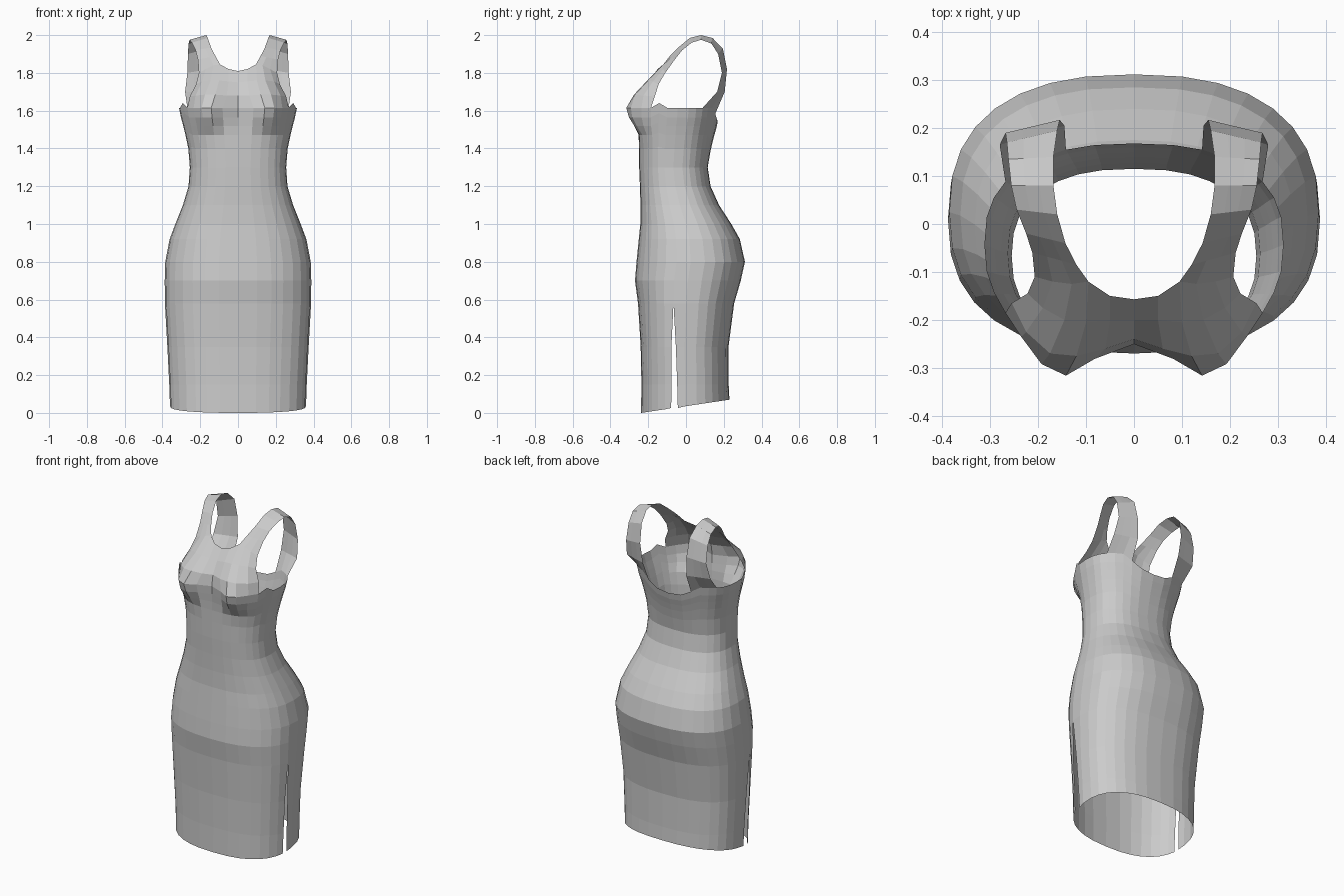
import bpy, bmesh, math
from mathutils import Vector

N = 16            # columns from front centre (0) to back centre (16)
SLIT = 7          # column carrying the side slit
SLIT_TOP = 0.58

# body profile: z, half width, front y, back y, bust push
ROWS = [
    (0.00, .360, -.238, .230, 0), (0.15, .364, -.236, .226, 0),
    (0.35, .374, -.240, .225, 0), (SLIT_TOP, .387, -.254, .255, 0),
    (0.70, .388, -.270, .290, 0), (0.80, .385, -.262, .312, 0),
    (0.92, .362, -.250, .285, 0), (1.00, .332, -.242, .240, 0),
    (1.10, .292, -.241, .175, 0), (1.20, .262, -.244, .130, 0),
    (1.30, .255, -.248, .115, 0), (1.40, .263, -.250, .128, 0),
    (1.47, .278, -.250, .140, .008), (1.52, .290, -.246, .150, .045),
    (1.565, .302, -.245, .160, .075), (1.615, .312, -.248, .168, .085),
]
# per-column stretch of the top rows: raised under the arm, scooped at the back
STRETCH = {6: 1.08, 13: 1.0, 14: .90, 15: .80, 16: .77}

# chest rows from centre line to armhole, ending on the front neckline
CHEST = [
    [(0, -.240, 1.68), (.06, -.260, 1.68), (.12, -.275, 1.685),
     (.175, -.270, 1.685), (.225, -.225, 1.68), (.255, -.165, 1.675)],
    [(0, -.200, 1.75), (.05, -.200, 1.755), (.10, -.205, 1.76),
     (.145, -.200, 1.76), (.19, -.175, 1.755), (.222, -.145, 1.74)],
    [(0, -.157, 1.81), (.05, -.150, 1.82), (.095, -.120, 1.845),
     (.13, -.125, 1.84), (.17, -.120, 1.82), (.207, -.110, 1.80)],
]
# shoulder strap: neck edge and arm edge, front to back
STRAP = [
    ((.120, -.085, 1.89), (.212, -.060, 1.87)),
    ((.143, -.040, 1.935), (.225, -.020, 1.92)),
    ((.160, .020, 1.985), (.245, .030, 1.96)),
    ((.168, .080, 2.00), (.256, .080, 1.975)),
    ((.168, .140, 1.985), (.262, .135, 1.955)),
    ((.160, .195, 1.93), (.265, .170, 1.90)),
    ((.155, .217, 1.82), (.268, .190, 1.80)),
    ((.145, .205, 1.70), (.280, .165, 1.70)),
]


def spow(v, p=.82):
    return math.copysign(abs(v) ** p, v) if abs(v) > 1e-6 else 0.0


def body_point(row, i):
    """Point on a squarish oval ring, with bust and hem shaping."""
    z, w, yf, yb, bust = row
    a = math.pi * i / N
    x = w * spow(math.sin(a))
    y = (yf + yb) / 2 - (yb - yf) / 2 * spow(math.cos(a))
    if math.cos(a) > 0:
        y -= bust * math.exp(-((x - .16) / .085) ** 2)
    if z > 1.3:
        z = 1.3 + (z - 1.3) * STRETCH.get(i, 1.0)
    if z == 0:
        z = max(0, (y + .238) / .468 * .07)
    return Vector((x, y, z))


bm = bmesh.new()


def bridge(low, high):
    for i in range(len(low) - 1):
        bm.faces.new((low[i], low[i + 1], high[i + 1], high[i]))


# skirt and bodice, split at the slit into front and back halves of each row
front, back = [], []
for row in ROWS:
    verts = [bm.verts.new(body_point(row, i)) for i in range(N + 1)]
    f, b = verts[:SLIT + 1], verts[SLIT:]
    if row[0] < SLIT_TOP:
        gap = .010 + .012 * (1 - row[0] / SLIT_TOP)
        b[0] = bm.verts.new(f[-1].co + Vector((0, gap, 0)))
        f[-1].co.y -= gap * .6
    front.append(f)
    back.append(b)
for half in (front, back):
    for low, high in zip(half, half[1:]):
        bridge(low, high)
top = front[-1] + back[-1][1:]

# chest panel
prev = top[:6]
for pts in CHEST:
    cur = [bm.verts.new(p) for p in pts]
    bridge(prev, cur)
    prev = cur

# strap over the shoulder, joined to the back of the bodice
prev = prev[2:]
for inner, outer in STRAP:
    a, b = Vector(inner), Vector(outer)
    cur = [bm.verts.new(a.lerp(b, k / 3)) for k in range(4)]
    bridge(prev, cur)
    prev = cur
bridge(prev, [top[N - k] for k in range(2, 6)])

mesh = bpy.data.meshes.new("dress")
bm.to_mesh(mesh)
bm.free()
dress = bpy.data.objects.new("dress", mesh)
bpy.context.collection.objects.link(dress)

# left half
mirror = dress.modifiers.new("mirror", 'MIRROR')
mirror.use_axis[0] = True
mirror.merge_threshold = .001
